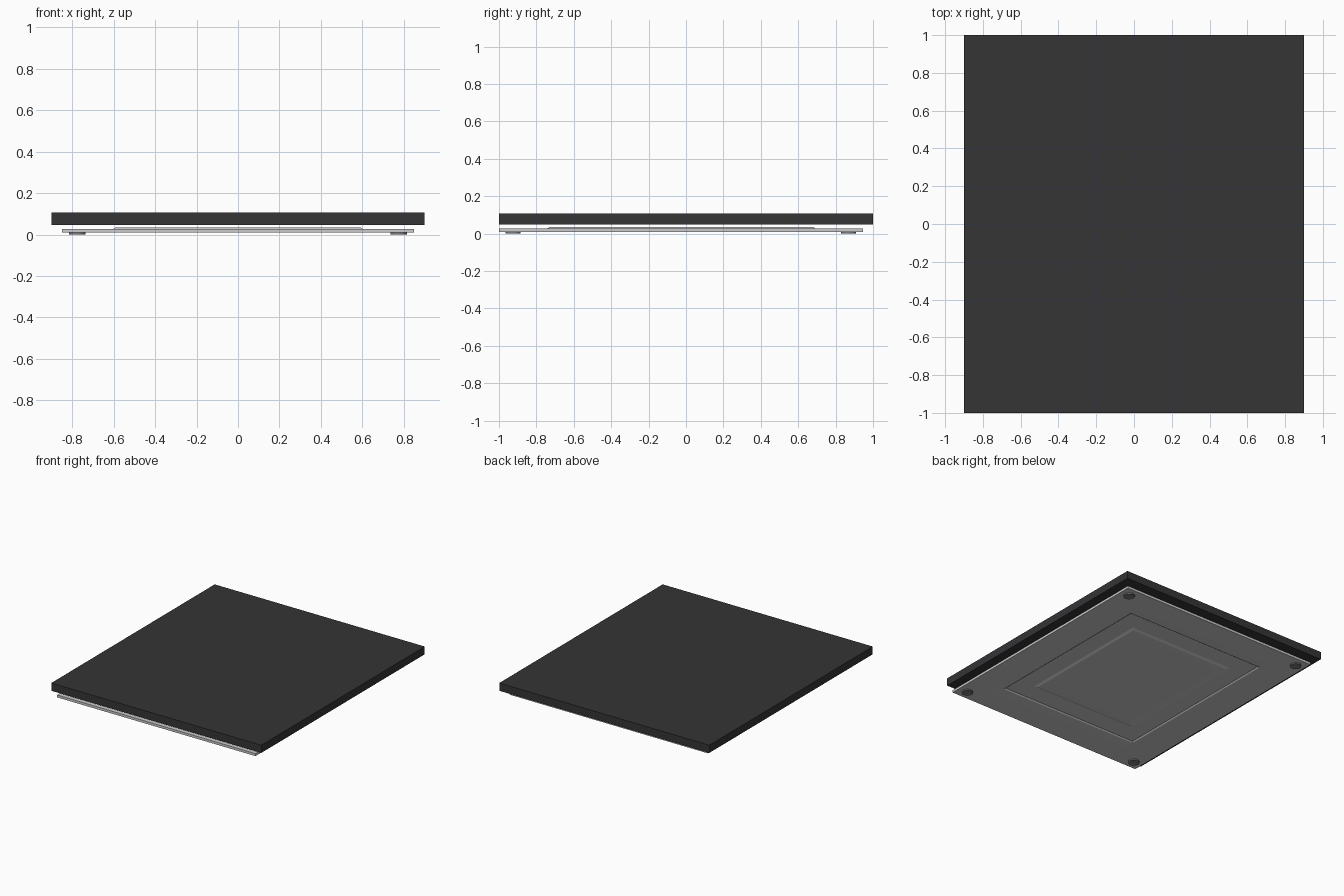
import bpy, bmesh

if "Cube" in bpy.data.objects:
    bpy.data.objects.remove(bpy.data.objects["Cube"])

def material(name, rgb):
    m = bpy.data.materials.new(name)
    m.diffuse_color = (*rgb, 1)
    m.use_nodes = True
    m.node_tree.nodes["Principled BSDF"].inputs["Base Color"].default_value = m.diffuse_color
    return m

dark = material("dark_glass", (0.035, 0.035, 0.037))
rubber = material("rubber", (0.2, 0.2, 0.2))

def finish(name, bm, mat=None):
    bmesh.ops.recalc_face_normals(bm, faces=bm.faces)
    me = bpy.data.meshes.new(name)
    bm.to_mesh(me)
    bm.free()
    ob = bpy.data.objects.new(name, me)
    bpy.context.collection.objects.link(ob)
    if mat:
        me.materials.append(mat)
    return ob

def loft(name, rings, mat=None):
    """Closed solid from rectangular rings (half_x, y_min, y_max, z)."""
    bm = bmesh.new()
    loops = [[bm.verts.new((sx * hx, y, z)) for sx, y in
              ((-1, y0), (1, y0), (1, y1), (-1, y1))] for hx, y0, y1, z in rings]
    for a, b in zip(loops, loops[1:]):
        for i in range(4):
            j = (i + 1) % 4
            bm.faces.new((a[i], a[j], b[j], b[i]))
    bm.faces.new(loops[0])
    bm.faces.new(loops[-1])
    return finish(name, bm, mat)

# Thick top slab
loft("top_slab", [(0.9, -1, 1, 0.047), (0.9, -1, 1, 0.107)], dark)

# Stamped base plate: concentric steps on top, then rim, then underside
loft("base_plate", [
    (0.38, -0.50, 0.455, 0.028),
    (0.45, -0.57, 0.525, 0.035),
    (0.59, -0.73, 0.68, 0.035),
    (0.60, -0.74, 0.69, 0.028),
    (0.85, -1.00, 0.945, 0.028),
    (0.85, -1.00, 0.945, 0.009),
    (0.68, -0.81, 0.76, 0.009),
    (0.60, -0.73, 0.68, 0.011),
    (0.59, -0.72, 0.67, 0.018),
    (0.45, -0.57, 0.525, 0.018),
    (0.43, -0.55, 0.505, 0.011),
    (0.38, -0.50, 0.455, 0.009),
])

# Four round feet with a shallow dished underside
for sx, side in ((-1, "left"), (1, "right")):
    for y, end in ((-0.925, "front"), (0.87, "back")):
        bm = bmesh.new()
        bmesh.ops.create_cone(bm, cap_ends=True, segments=32, radius1=0.04,
                              radius2=0.04, depth=0.010)
        bm.faces.ensure_lookup_table()
        base = min(bm.faces, key=lambda f: f.calc_center_median().z)
        bmesh.ops.inset_individual(bm, faces=[base], thickness=0.014)
        bmesh.ops.translate(bm, verts=base.verts, vec=(0, 0, 0.003))
        bmesh.ops.translate(bm, verts=bm.verts, vec=(sx * 0.775, y, 0.005))
        finish(f"foot_{end}_{side}", bm, rubber)
